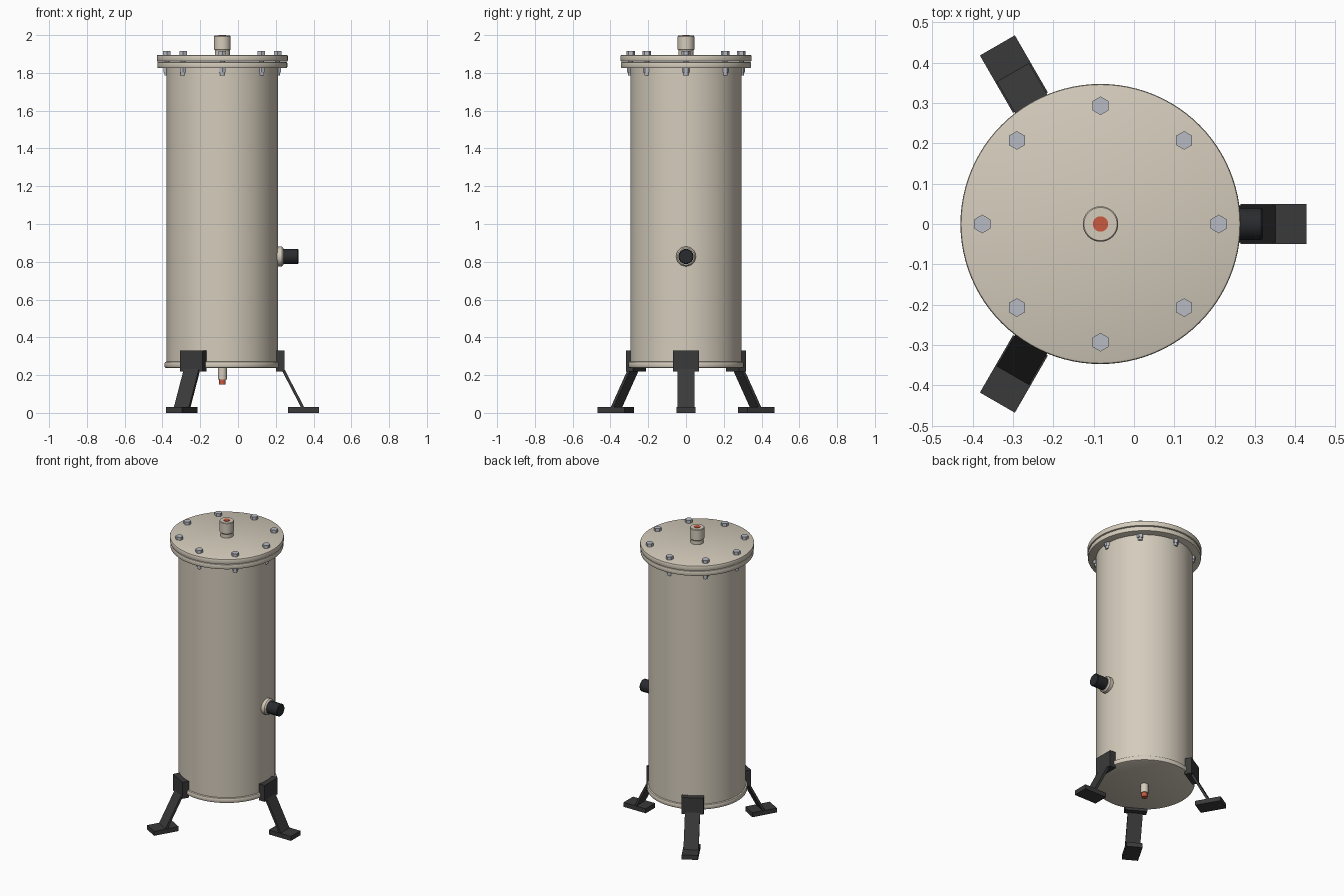
import bpy, bmesh
from math import cos, sin, pi, radians
from mathutils import Matrix, Vector

cube = bpy.data.objects.get("Cube")
if cube:
    bpy.data.objects.remove(cube, do_unlink=True)

AXIS = Vector((-0.083, 0, 0))   # centre line of the tank


def material(name, rgb):
    mat = bpy.data.materials.new(name)
    mat.use_nodes = True
    mat.diffuse_color = (*rgb, 1)
    mat.node_tree.nodes["Principled BSDF"].inputs["Base Color"].default_value = (*rgb, 1)
    return mat


CREAM = material("cream paint", (0.66, 0.60, 0.50))
DARK = material("dark grey metal", (0.042, 0.042, 0.042))
BLACK = material("black rubber", (0.022, 0.024, 0.027))
STEEL = material("bolt steel", (0.48, 0.50, 0.55))
RED = material("red plug", (0.58, 0.10, 0.05))


def finish(name, bm, mat, matrix=Matrix(), smooth=True):
    bmesh.ops.recalc_face_normals(bm, faces=bm.faces)
    mesh = bpy.data.meshes.new(name)
    bm.to_mesh(mesh)
    bm.free()
    mesh.transform(Matrix.Translation(AXIS) @ matrix)
    mesh.materials.append(mat)
    obj = bpy.data.objects.new(name, mesh)
    bpy.context.collection.objects.link(obj)
    if smooth:
        bpy.ops.object.select_all(action="DESELECT")
        obj.select_set(True)
        bpy.context.view_layer.objects.active = obj
        bpy.ops.object.shade_smooth_by_angle(angle=radians(35))
    return obj


def lathe(name, profile, mat, sides=64, matrix=Matrix(), smooth=True):
    """Closed solid turned from (radius, height) points, capped at both ends."""
    bm = bmesh.new()
    rings = []
    for r, z in profile:
        rings.append([bm.verts.new((r * sin(2 * pi * i / sides), r * cos(2 * pi * i / sides), z))
                      for i in range(sides)])
    for low, high in zip(rings, rings[1:]):
        for i in range(sides):
            j = (i + 1) % sides
            bm.faces.new((low[i], low[j], high[j], high[i]))
    bm.faces.new(rings[0])
    bm.faces.new(rings[-1])
    return finish(name, bm, mat, matrix, smooth)


def disc(name, r, z0, z1, mat, edge=0.006):
    """Round plate with softened rims."""
    soft = edge * 0.3
    lathe(name, [(r - edge, z0), (r - soft, z0 + soft), (r, z0 + edge),
                 (r, z1 - edge), (r - soft, z1 - soft), (r - edge, z1)], mat, sides=96)


def prism(name, outline, half_width, mat, matrix):
    """Side outline in (radius, height), extruded across its width."""
    bm = bmesh.new()
    face = bm.faces.new([bm.verts.new((x, -half_width, z)) for x, z in outline])
    out = bmesh.ops.extrude_face_region(bm, geom=[face])
    moved = [v for v in out["geom"] if isinstance(v, bmesh.types.BMVert)]
    bmesh.ops.translate(bm, verts=moved, vec=(0, 2 * half_width, 0))
    finish(name, bm, mat, matrix, smooth=False)


def rect(x0, x1, z0, z1):
    return [(x0, z0), (x1, z0), (x1, z1), (x0, z1)]


# Tank and its flanges
lathe("tank_body", [(0.295, 0.24), (0.295, 1.83)], CREAM, sides=96)
disc("bottom_plate", 0.306, 0.237, 0.272, CREAM, 0.010)
disc("body_flange", 0.344, 1.825, 1.858, CREAM)
disc("lid", 0.347, 1.860, 1.895, CREAM)

# Top nozzle with plug
lathe("top_nozzle", [(0.040, 1.89), (0.040, 1.92), (0.044, 1.925), (0.044, 1.993),
                     (0.041, 1.997)], CREAM, sides=48)
lathe("top_plug", [(0.019, 1.98), (0.019, 2.0)], RED, sides=24)

# Drain under the tank
lathe("drain_nozzle", [(0.024, 0.177), (0.024, 0.24)], CREAM, sides=32)
lathe("drain_plug", [(0.018, 0.15), (0.018, 0.18)], RED, sides=24)

# Side port pointing along +x
side = Matrix.Translation((0, 0, 0.828)) @ Matrix.Rotation(pi / 2, 4, "Y")
lathe("side_port_collar", [(0.052, 0.28), (0.052, 0.315), (0.045, 0.323)], CREAM, 48, side)
lathe("side_port_pipe", [(0.040, 0.31), (0.040, 0.398), (0.036, 0.402)], BLACK, 48, side)

# Ring of flange bolts
for i in range(8):
    a = i * pi / 4
    spot = Matrix.Translation((0.293 * cos(a), 0.293 * sin(a), 0))
    lathe(f"bolt_head_{i + 1}", [(0.023, 1.89), (0.023, 1.915)], STEEL, 6, spot, False)
    lathe(f"bolt_nut_{i + 1}", [(0.020, 1.802), (0.020, 1.828)], STEEL, 6, spot, False)
    lathe(f"bolt_shank_{i + 1}", [(0.013, 1.785), (0.013, 1.88)], STEEL, 16, spot)

# Three legs: mounting pad, slanted bar and foot
for i in range(3):
    turn = Matrix.Rotation(i * 2 * pi / 3, 4, "Z")
    prism(f"leg_pad_{i + 1}", rect(0.285, 0.329, 0.22, 0.33), 0.068, DARK, turn)
    prism(f"leg_bar_{i + 1}", [(0.310, 0.235), (0.327, 0.235), (0.436, 0.025), (0.419, 0.025)],
          0.046, DARK, turn)
    prism(f"leg_foot_{i + 1}", rect(0.347, 0.511, 0.0, 0.03), 0.05, DARK, turn)
